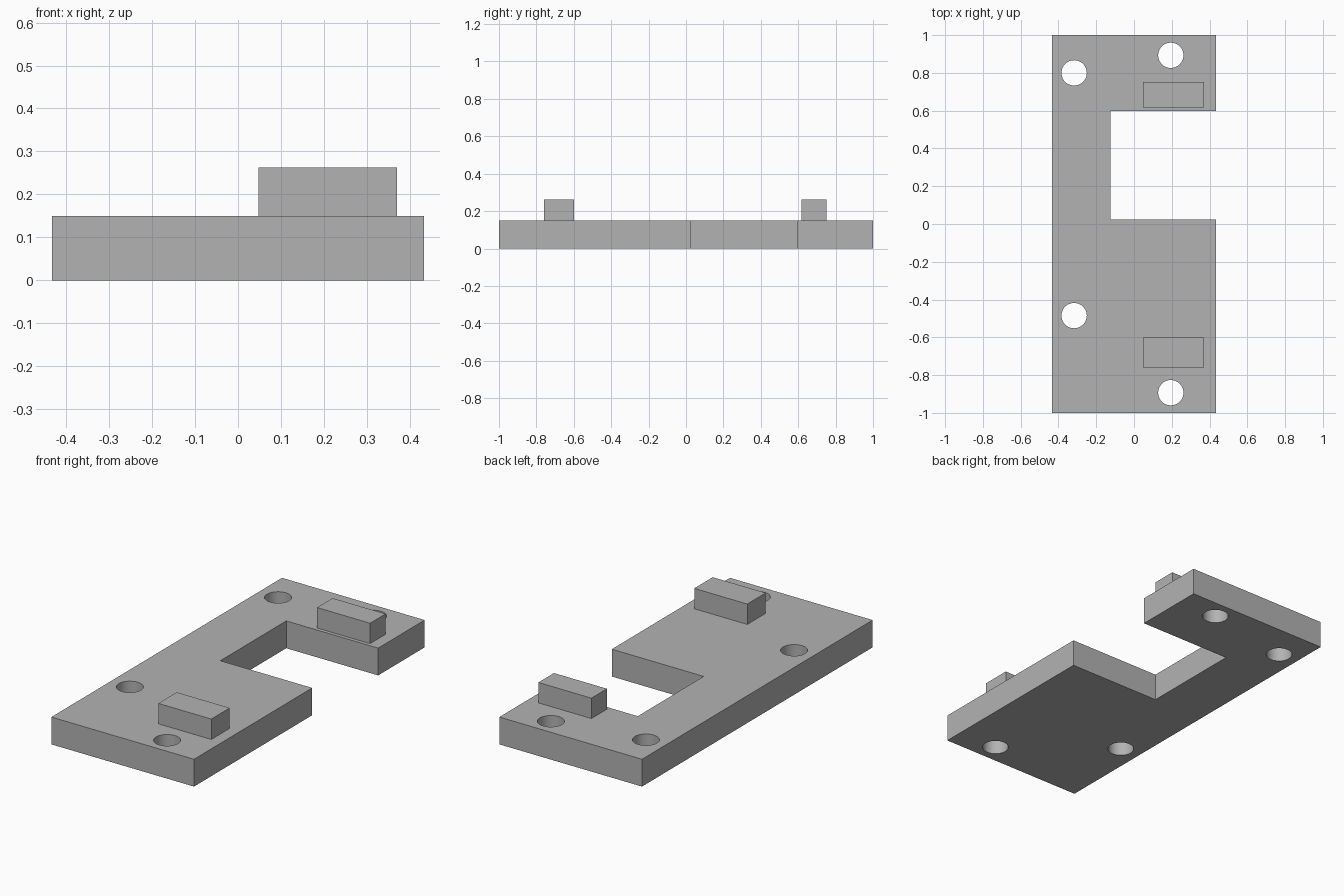
import bpy, bmesh, math

cube = bpy.data.objects.get("Cube")
if cube:
    bpy.data.objects.remove(cube, do_unlink=True)

grey = bpy.data.materials.new("plain_grey")
grey.use_nodes = True
colour = (0.45, 0.45, 0.45, 1)
grey.diffuse_color = colour
grey.node_tree.nodes["Principled BSDF"].inputs["Base Color"].default_value = colour

THICK = 0.15
TOP = 0.262


def prism(name, outline, z0, z1):
    """Extrude a flat outline from z0 up to z1."""
    bm = bmesh.new()
    face = bm.faces.new([bm.verts.new((x, y, z0)) for x, y in outline])
    new = bmesh.ops.extrude_face_region(bm, geom=[face])["geom"]
    verts = [v for v in new if isinstance(v, bmesh.types.BMVert)]
    bmesh.ops.translate(bm, verts=verts, vec=(0, 0, z1 - z0))
    bmesh.ops.recalc_face_normals(bm, faces=bm.faces)
    mesh = bpy.data.meshes.new(name)
    bm.to_mesh(mesh)
    bm.free()
    mesh.materials.append(grey)
    obj = bpy.data.objects.new(name, mesh)
    bpy.context.collection.objects.link(obj)
    return obj


def circle(cx, cy, r, n=48):
    return [(cx + r * math.cos(math.tau * i / n), cy + r * math.sin(math.tau * i / n))
            for i in range(n)]


# Base plate with a rectangular notch in its left edge
W, NX, N0, N1 = 0.433, -0.125, 0.025, 0.597
plate = prism("base_plate", [(-W, -1), (W, -1), (W, N0), (NX, N0),
                             (NX, N1), (W, N1), (W, 1), (-W, 1)], 0, THICK)

# Round through holes
for i, (x, y) in enumerate([(-0.317, 0.8), (0.195, 0.893), (-0.317, -0.485), (0.195, -0.893)]):
    cutter = prism(f"hole_cutter_{i + 1}", circle(x, y, 0.067), -0.1, THICK + 0.1)
    cutter.hide_render = True
    cutter.hide_set(True)
    cut = plate.modifiers.new(f"hole_{i + 1}", "BOOLEAN")
    cut.operation = "DIFFERENCE"
    cut.solver = "EXACT"
    cut.object = cutter

# Apply the cuts, then remove the cutters
bpy.context.view_layer.objects.active = plate
plate.select_set(True)
for mod in list(plate.modifiers):
    cutter = mod.object
    bpy.ops.object.modifier_apply(modifier=mod.name)
    bpy.data.objects.remove(cutter, do_unlink=True)
bpy.ops.object.shade_smooth_by_angle(angle=math.radians(30))

# Raised blocks on top of the plate
for name, y0, y1 in [("front_block", -0.76, -0.6), ("back_block", 0.617, 0.752)]:
    prism(name, [(0.048, y0), (0.37, y0), (0.37, y1), (0.048, y1)], THICK, TOP)
